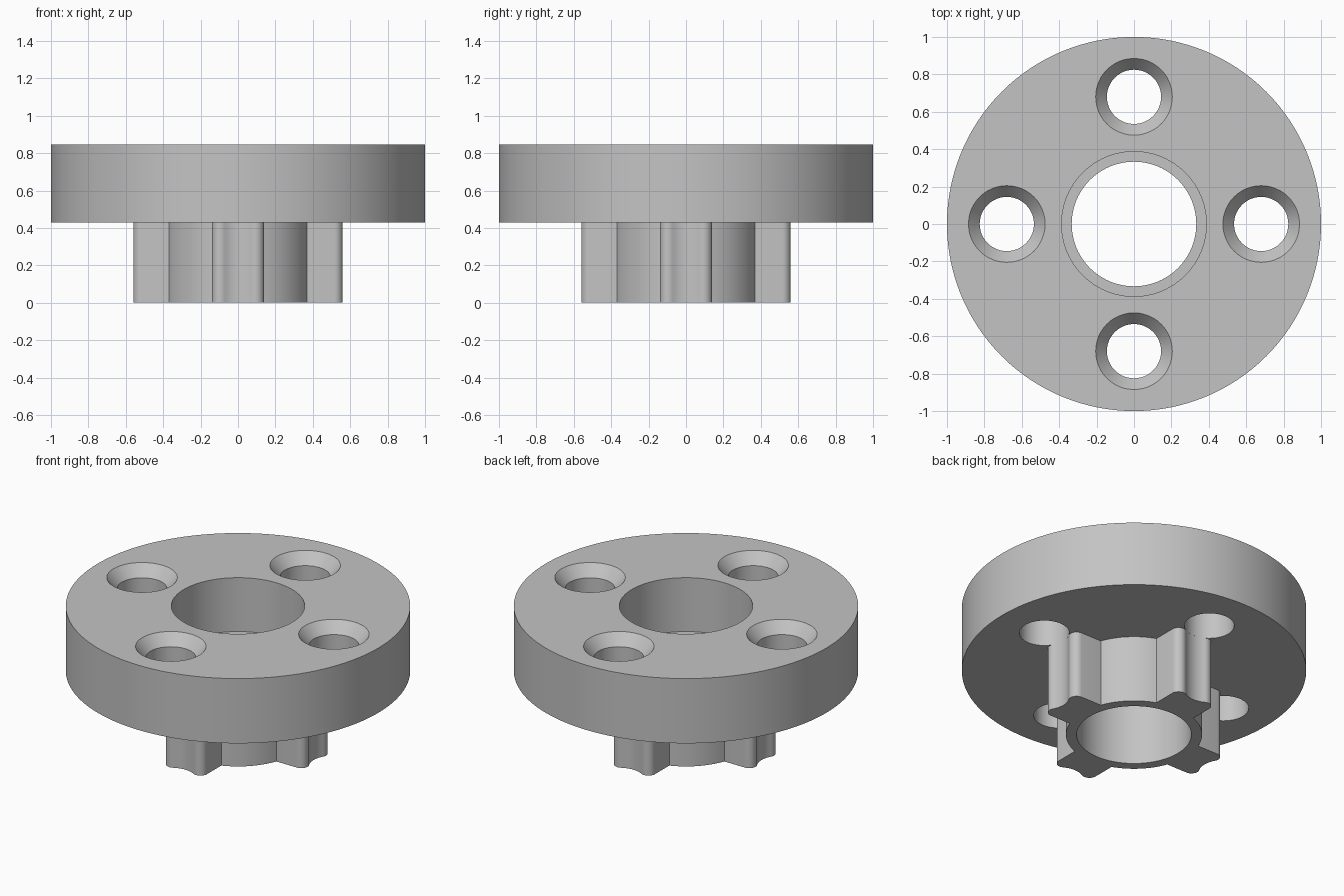
import bpy
import bmesh
import math
from math import cos, sin, pi

if "Cube" in bpy.data.objects:
    bpy.data.objects.remove(bpy.data.objects["Cube"])

TOP, UNDER, STEP = 0.845, 0.43, 0.5        # flange top, underside, bore ledge
BORE, BORE_WIDE = 0.333, 0.387
HOLE, HOLE_WIDE, SINK, PITCH = 0.145, 0.205, 0.07, 0.68

grey = bpy.data.materials.new("plain grey")
grey.use_nodes = True
grey.diffuse_color = (0.55, 0.55, 0.55, 1)
grey.node_tree.nodes["Principled BSDF"].inputs["Base Color"].default_value = grey.diffuse_color


def arc(cx, cy, r, a0, a1, n):
    """Points along an arc, both ends included."""
    return [(cx + r * cos(a0 + (a1 - a0) * i / n), cy + r * sin(a0 + (a1 - a0) * i / n))
            for i in range(n + 1)]


def circle(r, n, cx=0, cy=0):
    return arc(cx, cy, r, 0, 2 * pi, n)[:-1]


def ring(bm, points, z):
    """Closed loop of edges at one height."""
    verts = [bm.verts.new((x, y, z)) for x, y in points]
    for a, b in zip(verts, verts[1:] + verts[:1]):
        bm.edges.new((a, b))
    return verts


def wall(bm, low, high):
    n = len(low)
    for i in range(n):
        j = (i + 1) % n
        bm.faces.new((low[i], low[j], high[j], high[i]))


def cap(bm, *rings):
    """Flat face bounded by an outer ring, with the other rings as openings."""
    edges = [bm.edges.get((r[i - 1], r[i])) for r in rings for i in range(len(r))]
    bmesh.ops.triangle_fill(bm, edges=edges, use_beauty=True, use_dissolve=False)


def finish(bm, name):
    bmesh.ops.recalc_face_normals(bm, faces=bm.faces)
    mesh = bpy.data.meshes.new(name)
    bm.to_mesh(mesh)
    bm.free()
    mesh.materials.append(grey)
    obj = bpy.data.objects.new(name, mesh)
    bpy.context.collection.objects.link(obj)
    bpy.ops.object.select_all(action='DESELECT')
    obj.select_set(True)
    bpy.context.view_layer.objects.active = obj
    bpy.ops.object.shade_smooth_by_angle(angle=math.radians(25))


# Flange: disc with a stepped bore and four countersunk holes
bm = bmesh.new()
rim_low, rim_high = (ring(bm, circle(1, 128), z) for z in (UNDER, TOP))
wall(bm, rim_low, rim_high)

bore_low, ledge_in = (ring(bm, circle(BORE, 96), z) for z in (UNDER, STEP))
ledge_out, bore_high = (ring(bm, circle(BORE_WIDE, 96), z) for z in (STEP, TOP))
wall(bm, bore_low, ledge_in)
wall(bm, ledge_in, ledge_out)
wall(bm, ledge_out, bore_high)

lows, highs = [rim_low, bore_low], [rim_high, bore_high]
for k in range(4):
    cx, cy = PITCH * cos(k * pi / 2), PITCH * sin(k * pi / 2)
    low, neck = (ring(bm, circle(HOLE, 48, cx, cy), z) for z in (UNDER, TOP - SINK))
    mouth = ring(bm, circle(HOLE_WIDE, 48, cx, cy), TOP)
    wall(bm, low, neck)
    wall(bm, neck, mouth)
    lows.append(low)
    highs.append(mouth)
cap(bm, *lows)
cap(bm, *highs)
finish(bm, "flange")

# Hub outline: round core with four straight-sided, rounded, scalloped lobes
CORE, HALF, ROUND, ROUND_X = 0.395, 0.14, 0.0457, 0.5143
base = math.asin(HALF / CORE)
side = HALF - ROUND
tangent = math.atan2(side, PITCH - ROUND_X)     # where rounding meets scallop
quarter = arc(ROUND_X, -side, ROUND, -pi / 2, tangent, 10)
quarter += arc(PITCH, 0, HOLE, pi + tangent, pi - tangent, 14)[1:-1]
quarter += arc(ROUND_X, side, ROUND, -tangent, pi / 2, 10)
quarter += arc(0, 0, CORE, base, pi / 2 - base, 16)
outline = []
for k in range(4):
    c, s = cos(k * pi / 2), sin(k * pi / 2)
    outline += [(c * x - s * y, s * x + c * y) for x, y in quarter]

bm = bmesh.new()
out_low, out_high = (ring(bm, outline, z) for z in (0, UNDER))
in_low, in_high = (ring(bm, circle(BORE, 96), z) for z in (0, UNDER))
wall(bm, out_low, out_high)
wall(bm, in_low, in_high)
cap(bm, out_low, in_low)
cap(bm, out_high, in_high)
finish(bm, "lobed_hub")
